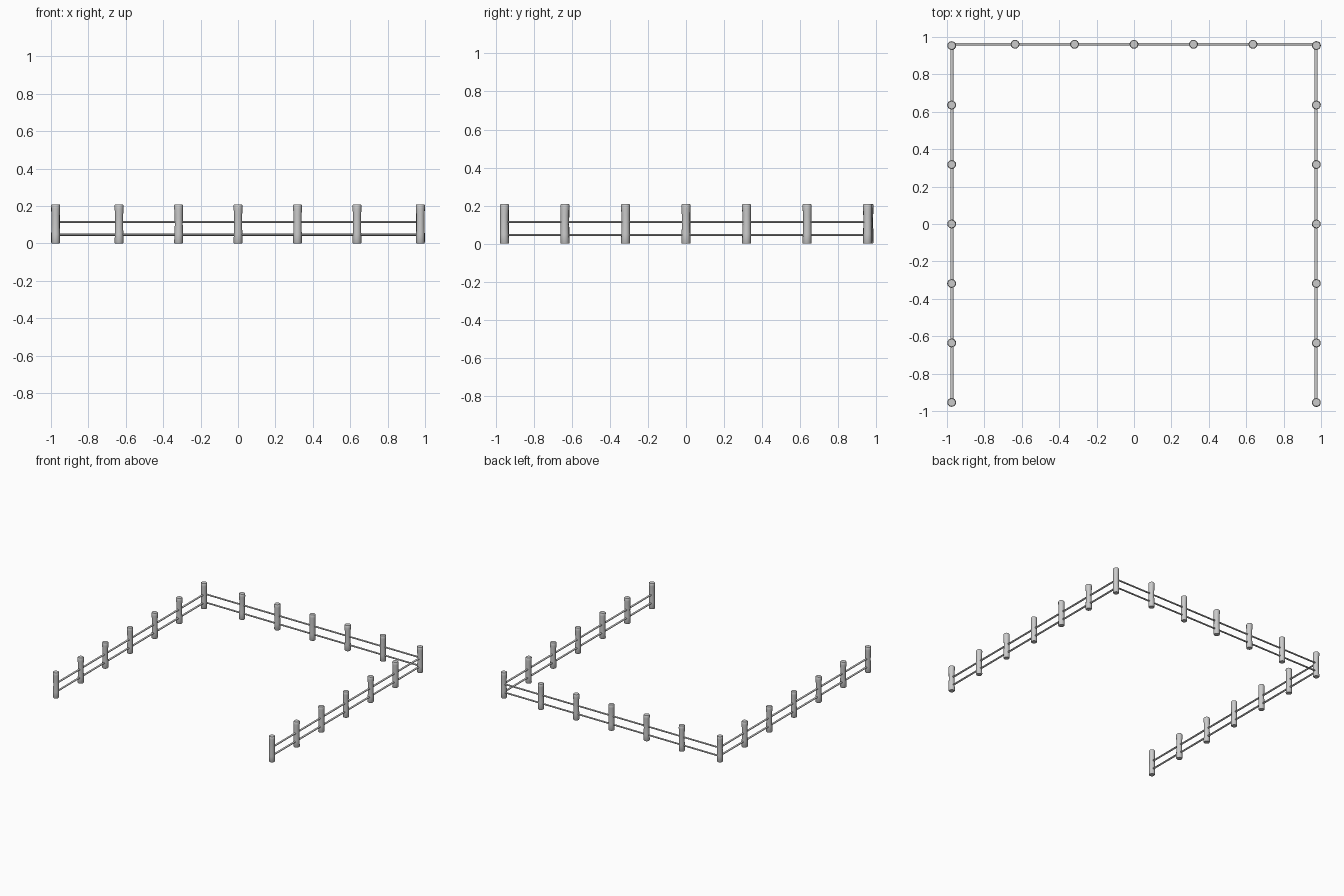
import bpy, bmesh, math, random

if "Cube" in bpy.data.objects:
    bpy.data.objects.remove(bpy.data.objects["Cube"])
random.seed(4)

X, Y, STEP = 0.975, 0.955, 0.318
SIDES = 16
# (height, radius) of a slightly waisted log with bevelled ends
PROFILE = [(0, .021), (.004, .0235), (.05, .0228), (.10, .0212),
           (.15, .0218), (.185, .0235), (.204, .0235), (.209, .0205)]


def finish(bm, name):
    bmesh.ops.recalc_face_normals(bm, faces=bm.faces)
    me = bpy.data.meshes.new(name)
    bm.to_mesh(me)
    bm.free()
    ob = bpy.data.objects.new(name, me)
    bpy.context.collection.objects.link(ob)
    bpy.ops.object.select_all(action='DESELECT')
    ob.select_set(True)
    bpy.context.view_layer.objects.active = ob
    bpy.ops.object.shade_smooth_by_angle(angle=math.radians(35))
    return ob


def post(x, y):
    bm = bmesh.new()
    turn = random.uniform(0, math.tau)
    rings = []
    for z, r in PROFILE:
        # the waist is pushed a little to one side
        bend = .0015 * math.sin(math.pi * z / .209)
        cx, cy = bend * math.cos(turn), bend * math.sin(turn)
        rings.append([bm.verts.new((cx + r * math.cos(math.tau * i / SIDES),
                                    cy + r * math.sin(math.tau * i / SIDES), z))
                      for i in range(SIDES)])
    for a, b in zip(rings, rings[1:]):
        for i in range(SIDES):
            j = (i + 1) % SIDES
            bm.faces.new((a[i], a[j], b[j], b[i]))
    bm.faces.new(rings[0])
    bm.faces.new(rings[-1])
    ob = finish(bm, "fence_post")
    ob.location = (x, y, 0)


def rail(name, x, y, z, length, along_y, width):
    bm = bmesh.new()
    bmesh.ops.create_cone(bm, cap_ends=True, segments=10,
                          radius1=.006, radius2=.006, depth=length)
    for v in bm.verts:
        a, b, c = v.co
        w = a * width
        v.co = (w, c, b) if along_y else (c, w, b)
    ob = finish(bm, name)
    ob.location = (x, y, z)


# posts along both sides, then the back row between the corners
for s in (-1, 1):
    for i in range(-3, 4):
        post(s * X, i * STEP)
for i in range(-2, 3):
    post(i * STEP, .961)

# two rails on each of the three runs
for z in (.046, .114):
    for s in (-1, 1):
        rail("side_rail", s * .974, 0, z, 2 * Y, True, 1.4)
    rail("back_rail", 0, .961, z, 2 * X, False, 1.1)
